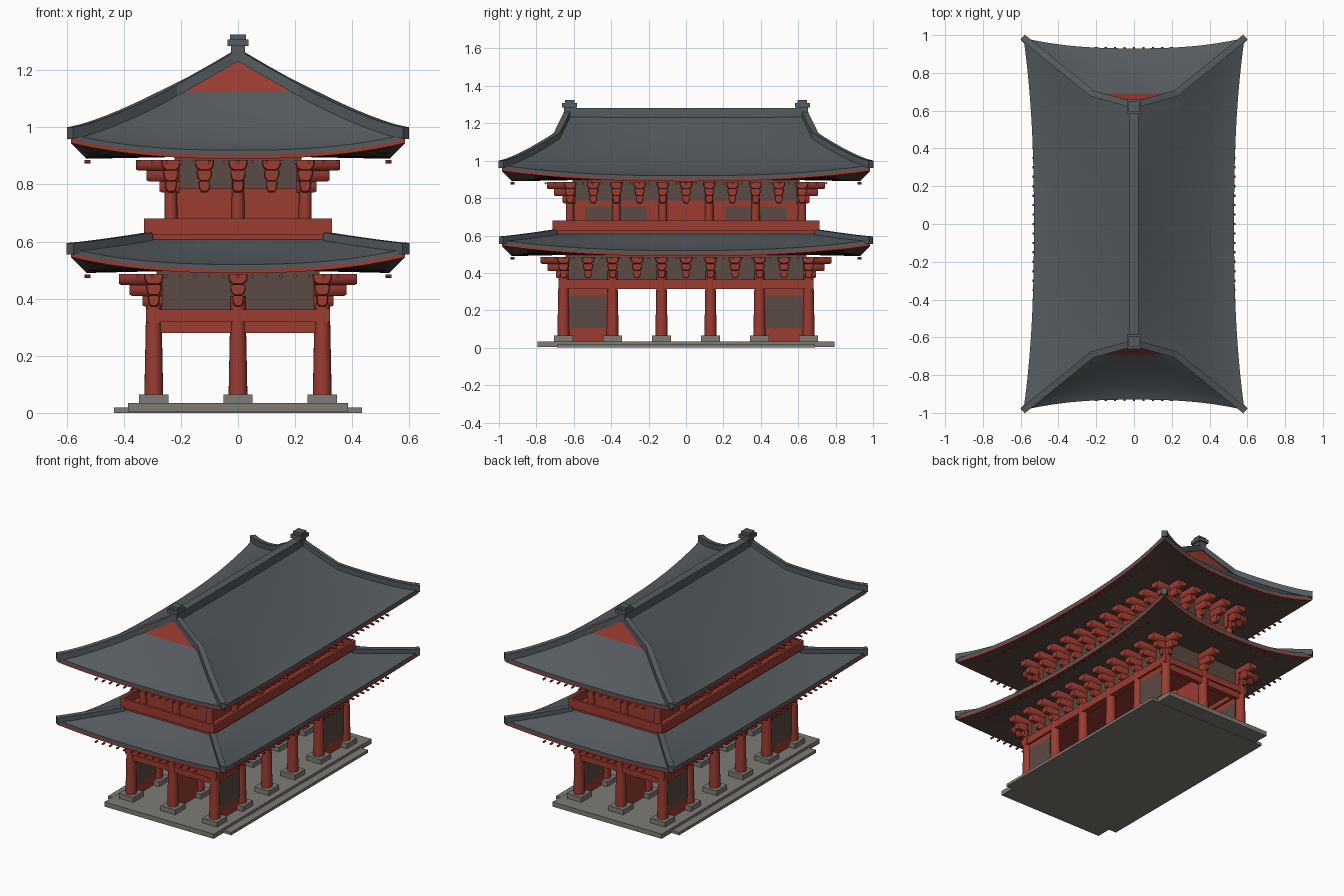
import bpy, bmesh, math
from mathutils import Matrix, Vector

if "Cube" in bpy.data.objects:
    bpy.data.objects.remove(bpy.data.objects["Cube"])


def material(name, rgb):
    m = bpy.data.materials.new(name)
    m.use_nodes = True
    m.diffuse_color = (*rgb, 1)
    m.node_tree.nodes["Principled BSDF"].inputs["Base Color"].default_value = (*rgb, 1)
    return m


TILE = material("grey roof tile", (0.09, 0.104, 0.113))
RED = material("red painted wood", (0.33, 0.045, 0.03))
BROWN = material("brown panel", (0.105, 0.067, 0.054))
STONE = material("grey stone", (0.21, 0.2, 0.175))


def finish(bm, name, mats, smooth=False):
    bmesh.ops.recalc_face_normals(bm, faces=bm.faces)
    mesh = bpy.data.meshes.new(name)
    bm.to_mesh(mesh)
    bm.free()
    for m in mats:
        mesh.materials.append(m)
    ob = bpy.data.objects.new(name, mesh)
    bpy.context.collection.objects.link(ob)
    if smooth:
        bpy.ops.object.select_all(action='DESELECT')
        ob.select_set(True)
        bpy.context.view_layer.objects.active = ob
        bpy.ops.object.shade_smooth_by_angle(angle=math.radians(35))
    return ob


def add_box(bm, x, y, z0, z1, hx, hy):
    mat = Matrix.Translation((x, y, (z0 + z1) / 2)) @ Matrix.Diagonal((2 * hx, 2 * hy, z1 - z0, 1))
    bmesh.ops.create_cube(bm, size=1, matrix=mat)


def add_cyl(bm, x, y, z0, z1, r0, r1, sides=20):
    bmesh.ops.create_cone(bm, cap_ends=True, segments=sides, radius1=r0, radius2=r1,
                          depth=z1 - z0, matrix=Matrix.Translation((x, y, (z0 + z1) / 2)))


def boxes(name, mat, items):
    bm = bmesh.new()
    for it in items:
        add_box(bm, *it)
    return finish(bm, name, [mat])


def loft(bm, rings, cap=True):
    """Join equal-length closed rings into a tube."""
    vs = [[bm.verts.new(p) for p in ring] for ring in rings]
    n = len(vs[0])
    for a, b in zip(vs, vs[1:]):
        for i in range(n):
            bm.faces.new((a[i], a[(i + 1) % n], b[(i + 1) % n], b[i]))
    if cap:
        bm.faces.new(vs[0])
        bm.faces.new(vs[-1])


def add_strip(bm, pts, hw=0.017, hh=0.02):
    """Sweep an upright rectangle along a path."""
    rings = []
    for i, p in enumerate(pts):
        d = pts[min(i + 1, len(pts) - 1)] - pts[max(i - 1, 0)]
        side = Vector((-d.y, d.x, 0)).normalized() * hw
        up = Vector((0, 0, hh))
        rings.append([p - side - up, p + side - up, p + side + up, p - side + up])
    loft(bm, rings)


SIGNS = [(1, 1), (-1, 1), (-1, -1), (1, -1)]

# Stone platform
boxes("platform_step", STONE, [(0, 0, 0, 0.018, 0.435, 0.69)])
boxes("platform", STONE, [(0, 0, 0.004, 0.034, 0.385, 0.795)])


# Columns of both storeys
def columns(name, xs, ys, z0, z1, r0, r1):
    bm = bmesh.new()
    for x in xs:
        for y in ys:
            add_cyl(bm, x, y, z0, z1, r0, r1)
    finish(bm, name, [RED], True)


LX, LY = 0.295, 0.655
UX, UY = 0.235, 0.62
low_x, low_y = (-LX, 0, LX), [LY * k / 5 for k in range(-5, 6, 2)]
up_x, up_y = (-UX, 0, UX), [UY * k / 5 for k in range(-5, 6, 2)]
boxes("column_bases", STONE, [(x, y, 0.034, 0.065, 0.051, 0.051) for x in low_x for y in low_y])
columns("lower_columns", low_x, low_y, 0.065, 0.41, 0.033, 0.026)
columns("upper_columns", up_x, up_y, 0.6, 0.82, 0.024, 0.021)

# Lower storey beams, ceiling and frieze
boxes("long_beams", RED, [(s * LX, 0, 0.315, 0.365, 0.024, 0.68) for s in (-1, 1)])
boxes("end_beams", RED, [(0, s * LY, 0.32, 0.362, 0.322, 0.026) for s in (-1, 1)]
      + [(0, s * LY, 0.28, 0.32, LX, 0.016) for s in (-1, 1)])
boxes("ceiling", RED, [(0, 0, 0.345, 0.36, 0.28, 0.64)])
boxes("lower_frieze", BROWN, [(0, 0, 0.36, 0.497, 0.285, 0.645)])

# Walls in the end bays, with panels on both faces of the outer ones
bay = LY * 0.8
boxes("end_bay_walls", RED, [(x, s * bay, 0.034, 0.345, 0.01, 0.131) for x in low_x for s in (-1, 1)])
boxes("end_bay_panels", BROWN, [(sx * LX, sy * bay, 0.105, 0.28, 0.014, 0.098) for sx, sy in SIGNS])

# Balcony with a low parapet
boxes("balcony_floor", RED, [(0, 0, 0.595, 0.628, 0.31, 0.7)])
boxes("balcony_parapet", RED, [(s * 0.322, 0, 0.625, 0.68, 0.008, 0.715) for s in (-1, 1)]
      + [(0, s * 0.707, 0.625, 0.68, 0.314, 0.008) for s in (-1, 1)])

# Upper storey walls, windows and door
boxes("upper_walls", RED, [(0, 0, 0.6, 0.787, 0.23, 0.615)])
boxes("upper_frieze", BROWN, [(0, 0, 0.787, 0.897, 0.222, 0.607)])
boxes("upper_windows", BROWN, [(sx * 0.23, sy * 0.375, 0.685, 0.756, 0.003, 0.165) for sx, sy in SIGNS])
boxes("upper_doors", RED, [(s * 0.231, 0, 0.69, 0.762, 0.004, 0.075) for s in (-1, 1)])


# Stepped brackets: three rounded arms, each reaching further out
def add_bracket(bm, x, y, angle, z):
    rot = Matrix.Translation((x, y, z)) @ Matrix.Rotation(angle, 4, 'Z')
    for i, (reach, w) in enumerate([(0.04, 0.02), (0.085, 0.027), (0.122, 0.034)]):
        h, top = 0.038, 0.038 * (i + 1)
        prof = [(-w, top), (-w, top - h * 0.35), (-w * 0.85, top - h * 0.75), (-w * 0.5, top - h)]
        prof += [(-a, b) for a, b in reversed(prof)]
        ring = lambda d, k: [rot @ Vector((d, a * k, top + (b - top) * k)) for a, b in prof]
        loft(bm, [ring(-0.03, 1), ring(reach - 0.008, 1), ring(reach, 0.88)])


def brackets(name, hx, hy, nx, ny, z):
    bm = bmesh.new()
    for s in (0, 1):
        turn = math.pi * s
        for i in range(ny):
            add_bracket(bm, hx * (1 - 2 * s), -hy + 2 * hy * i / (ny - 1), turn, z)
        for i in range(nx):
            add_bracket(bm, -hx + 2 * hx * i / (nx - 1), hy * (1 - 2 * s), turn + math.pi / 2, z)
    finish(bm, name, [RED], True)


brackets("lower_brackets", LX, LY, 3, 11, 0.372)
brackets("upper_brackets", UX, UY, 5, 11, 0.772)


# Small rafter ends below the eaves
def rafters(name, z):
    bm = bmesh.new()
    spots = [(s * 0.527, 0.05 * k, 'Y') for s in (-1, 1) for k in range(-15, 16)]
    spots += [(0.05 * k, s * 0.927, 'X') for s in (-1, 1) for k in range(-7, 8)]
    for x, y, axis in spots:
        bmesh.ops.create_cone(bm, cap_ends=True, segments=8, radius1=0.006, radius2=0.006, depth=0.022,
                              matrix=Matrix.Translation((x, y, z)) @ Matrix.Rotation(math.pi / 2, 4, axis))
    finish(bm, name, [RED], True)


rafters("lower_rafters", 0.479)
rafters("upper_rafters", 0.879)

# Curved roofs: each side is a grid from the inner soffit, round the eave, up to the top
CX, CY, SAG = 0.585, 0.985, 0.055


def mix(a, b, t):
    return a + (b - a) * t


def roof(name, z_eave, soffit, sides, power):
    bm = bmesh.new()
    cols = 28
    for long_side, ts, across, along, z_top in sides:
        out, half = (CX, CY) if long_side else (CY, CX)
        s_in, s_half = soffit[:2] if long_side else soffit[1::-1]
        for sign in (-1, 1):
            rows = []
            for kind in ["soffit", 0.03, 0.016] + ts:
                row = []
                for i in range(cols + 1):
                    s = 2 * i / cols - 1
                    lift = SAG * abs(s) ** 2.5
                    o, ze = out - SAG + lift, z_eave + lift
                    if kind == "soffit":
                        a, b, z = s_in, s * s_half, soffit[2]
                    elif len(rows) < 3:
                        a, b, z = o, s * half, ze - kind
                    else:
                        a, b = mix(o, across, kind), s * along(kind)
                        z = mix(ze, z_top, kind ** power)
                    row.append(bm.verts.new((sign * a, b, z) if long_side else (b, sign * a, z)))
                rows.append(row)
            for r in range(len(rows) - 1):
                for i in range(cols):
                    f = bm.faces.new((rows[r][i], rows[r][i + 1], rows[r + 1][i + 1], rows[r + 1][i]))
                    f.material_index = (2, 1)[r] if r < 2 else 0
    bmesh.ops.remove_doubles(bm, verts=bm.verts, dist=0.0005)
    finish(bm, name, [TILE, RED, BROWN], True)


steps = [i / 8 for i in range(9)]
roof("lower_roof", 0.52, (0.28, 0.64, 0.496), [
    (True, steps, 0.31, lambda t: mix(CY, 0.7, t), 0.607),
    (False, steps, 0.7, lambda t: mix(CX, 0.31, t), 0.607)], 1.2)

# The long slopes run to the ridge; the end slopes stop at the gable
GX, GY, RY, Z_RIDGE, P = 0.22, 0.69, 0.63, 1.25, 1.3
K = 1 - GX / CX
Z_HIP = 0.92 + SAG
Z_GABLE = mix(Z_HIP, Z_RIDGE, K ** P)


def hip_y(t):
    return mix(CY, GY, t / K) if t <= K else mix(GY, RY, (t - K) / (1 - K))


long_steps = [K * t for t in steps] + [mix(K, 1, i / 5) for i in range(1, 6)]
roof("upper_roof", 0.92, (0.22, 0.6, 0.896), [
    (True, long_steps, 0, hip_y, Z_RIDGE),
    (False, steps, GY, lambda t: mix(CX, GX, t), Z_GABLE)], P)

# Hip ridges and gable rakes
bm = bmesh.new()
for sx, sy in SIGNS:
    low = [Vector((sx * mix(0.589, 0.31, t), sy * mix(0.989, 0.7, t), mix(0.575, 0.612, t ** 1.2))) for t in steps]
    high = [Vector((sx * mix(0.589, 0, t), sy * (hip_y(t) + 0.004 * (1 - t)), mix(Z_HIP, Z_RIDGE, t ** P) + 0.005))
            for t in long_steps]
    add_strip(bm, low)
    add_strip(bm, high)
finish(bm, "hip_ridges", [TILE])

# Red gable ends
bm = bmesh.new()
for s in (-1, 1):
    pts = [(-GX, s * (GY + 0.002), Z_GABLE - 0.005), (GX, s * (GY + 0.002), Z_GABLE - 0.005), (0, s * (RY + 0.006), 1.245)]
    loft(bm, [pts, [(x, y - s * 0.02, z) for x, y, z in pts]])
finish(bm, "gables", [RED])

# Main ridge with stepped end ornaments
boxes("main_ridge", TILE, [(0, 0, 1.225, 1.282, 0.025, 0.62)])
boxes("ridge_ornaments", TILE, [b for s in (-1, 1) for b in (
    (0, s * 0.622, 1.23, 1.285, 0.025, 0.03),
    (0, s * 0.622, 1.285, 1.308, 0.036, 0.04),
    (0, s * 0.622, 1.308, 1.325, 0.028, 0.026))])
